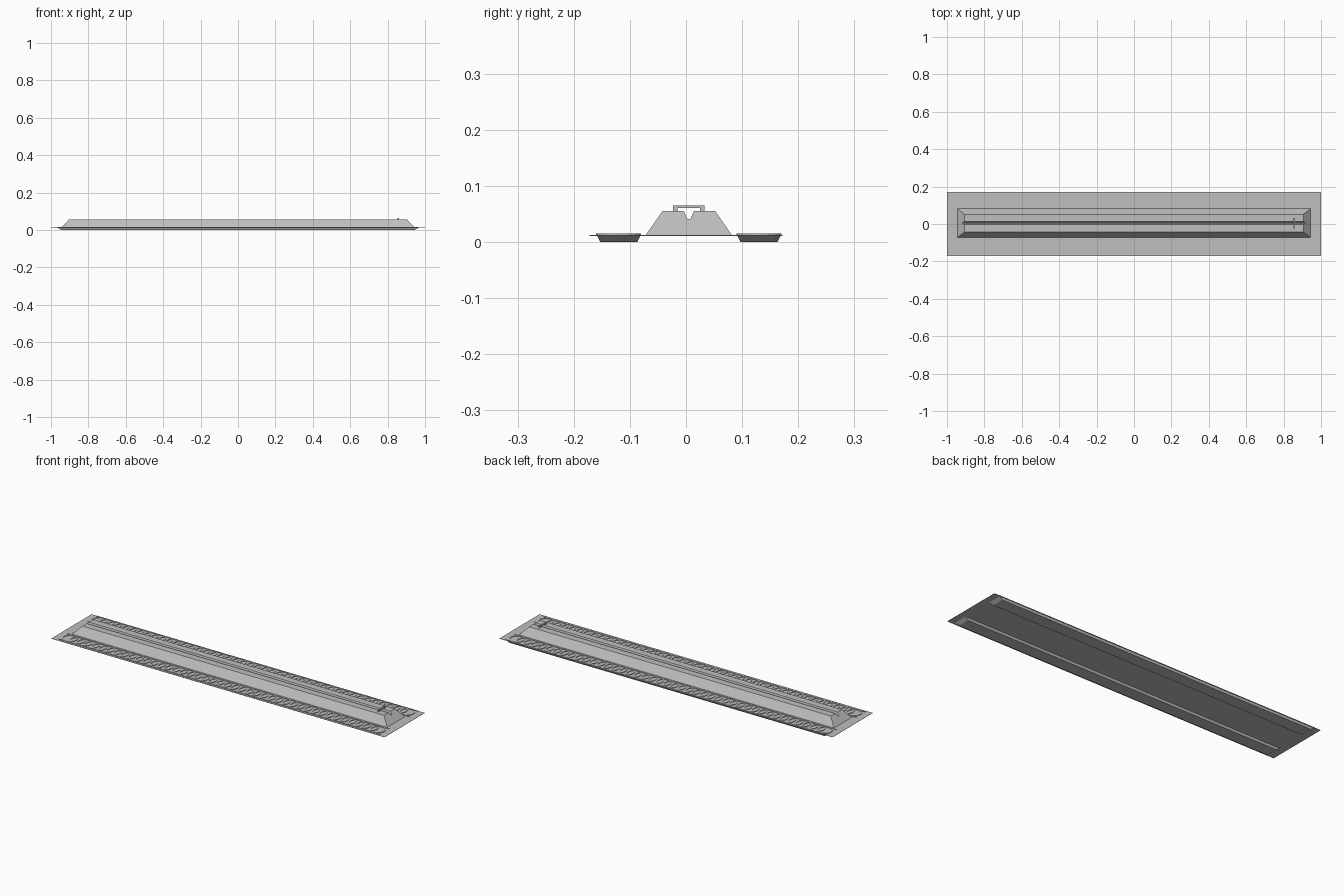
import bpy, bmesh
from math import cos, sin, tau

cube = bpy.data.objects.get("Cube")
if cube:
    bpy.data.objects.remove(cube)

grey = bpy.data.materials.new("light_grey")
grey.use_nodes = True
colour = (0.52, 0.52, 0.52, 1)
grey.diffuse_color = colour
grey.node_tree.nodes["Principled BSDF"].inputs["Base Color"].default_value = colour

MID = 0.005        # the ridge and strips sit slightly behind centre
PLATE_Z = 0.012


def finish(name, bm):
    bmesh.ops.recalc_face_normals(bm, faces=bm.faces)
    mesh = bpy.data.meshes.new(name)
    bm.to_mesh(mesh)
    bm.free()
    mesh.materials.append(grey)
    obj = bpy.data.objects.new(name, mesh)
    bpy.context.collection.objects.link(obj)
    return obj


def loft(name, profile, half_length):
    """Sweep a (y, z) profile along x, with ends that slope with height."""
    bm = bmesh.new()
    ends = [[bm.verts.new((s * half_length(z), y, z)) for y, z in profile]
            for s in (-1, 1)]
    n = len(profile)
    for i in range(n):
        j = (i + 1) % n
        bm.faces.new((ends[0][i], ends[0][j], ends[1][j], ends[1][i]))
    for end in ends:
        bm.faces.new(end)
    return finish(name, bm)


def box(name, x0, x1, y0, y1, z0, z1):
    return loft_at(name, (x0 + x1) / 2, (x1 - x0) / 2,
                   [(y0, z0), (y1, z0), (y1, z1), (y0, z1)])


def loft_at(name, x, half, profile):
    obj = loft(name, profile, lambda z: half)
    obj.location.x = x
    return obj


# Thin base plate
box("base_plate", -1, 1, -0.172, 0.172, PLATE_Z - 0.001, PLATE_Z)

# Raised ridge with sloping ends and a groove along its top
half_ridge = [(0.077, PLATE_Z), (0.047, 0.055), (0.009, 0.055), (0.003, 0.041)]
ridge = [(MID + y, z) for y, z in half_ridge]
ridge += [(MID - y, z) for y, z in reversed(half_ridge)]
loft("ridge", ridge, lambda z: 0.905 + 0.04 * (0.055 - z) / 0.043)

# Handle bridging the groove
for side, sign in (("left", 1), ("right", -1)):
    y = MID + sign * 0.024
    box("handle_post_" + side, 0.852, 0.861, y - 0.004, y + 0.004, 0.054, 0.0605)
box("handle_bar", 0.852, 0.861, MID - 0.028, MID + 0.028, 0.0605, 0.065)


def ring_row(name, y, radius, width, count, pitch, sides=16):
    """Row of overlapping flat rings standing on the plate."""
    bm = bmesh.new()
    for k in range(count):
        x = (k - (count - 1) / 2) * pitch
        loops = []
        for r, z in ((radius, PLATE_Z), (radius, 0.015),
                     (radius - width, 0.015), (radius - width, PLATE_Z)):
            loops.append([bm.verts.new((x + r * cos(tau * i / sides),
                                        y + r * sin(tau * i / sides), z))
                          for i in range(sides)])
        for a, b in zip(loops, loops[1:]):
            for i in range(sides):
                j = (i + 1) % sides
                bm.faces.new((a[i], a[j], b[j], b[i]))
    return finish(name, bm)


# Side strips: tapered keel below the plate, ring lattice and edge rails above
for side, sign in (("back", 1), ("front", -1)):
    y = MID + sign * 0.125
    keel = [(y - 0.033, 0), (y + 0.033, 0), (y + 0.039, PLATE_Z), (y - 0.039, PLATE_Z)]
    loft(side + "_keel", keel, lambda z: 0.945 + 0.02 * z / PLATE_Z)
    ring_row(side + "_ring_lattice", y, 0.04, 0.005, 43, 0.044)
    for edge, offset in (("inner", -0.0385), ("outer", 0.0385)):
        c = y + sign * offset
        box(side + "_" + edge + "_rail", -0.965, 0.965, c - 0.0015, c + 0.0015,
            PLATE_Z, 0.0145)
